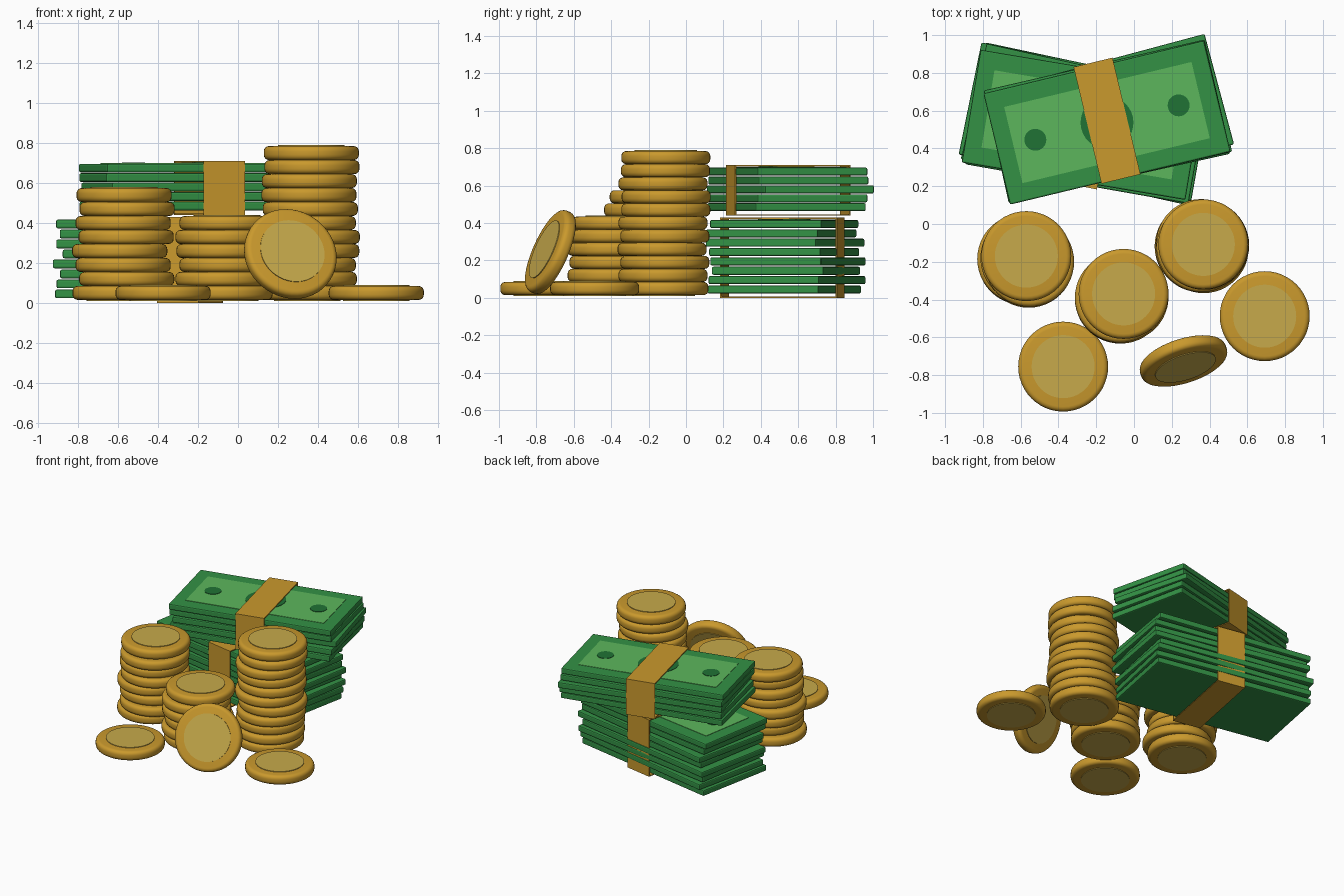
import bpy, bmesh, math
from mathutils import Matrix, Vector

if "Cube" in bpy.data.objects:
    bpy.data.objects.remove(bpy.data.objects["Cube"])


def material(name, rgb):
    m = bpy.data.materials.new(name)
    m.diffuse_color = (*rgb, 1)
    m.use_nodes = True
    m.node_tree.nodes["Principled BSDF"].inputs["Base Color"].default_value = m.diffuse_color
    return m


GOLD = material("gold", (0.59, 0.32, 0.026))
PALE_GOLD = material("pale gold", (0.57, 0.40, 0.07))
GREEN = material("note green", (0.033, 0.285, 0.059))
LIGHT = material("light green", (0.107, 0.47, 0.107))
DARK = material("dark green", (0.014, 0.17, 0.035))


def add_object(name, mesh, matrix):
    ob = bpy.data.objects.new(name, mesh)
    ob.matrix_world = matrix
    bpy.context.collection.objects.link(ob)
    return ob


def finish(bm, name, mats):
    mesh = bpy.data.meshes.new(name)
    bm.normal_update()
    bm.to_mesh(mesh)
    bm.free()
    for m in mats:
        mesh.materials.append(m)
    return mesh


def cylinder(bm, radius, depth, segments, location=(0, 0, 0)):
    return bmesh.ops.create_cone(
        bm, cap_ends=True, segments=segments, radius1=radius, radius2=radius,
        depth=depth, matrix=Matrix.Translation(location))["verts"]


def box_bm(size):
    bm = bmesh.new()
    bmesh.ops.create_cube(bm, size=1, matrix=Matrix.Diagonal((*size, 1)))
    return bm


# Coin: rounded rim with a slightly raised paler disc on both faces
COIN_R, COIN_T = 0.238, 0.07


def coin_mesh():
    bm = bmesh.new()
    cylinder(bm, COIN_R, COIN_T, 48)
    rim = [e for e in bm.edges if abs(e.verts[0].co.z - e.verts[1].co.z) < 1e-5]
    bmesh.ops.bevel(bm, geom=rim, offset=0.026, segments=4, profile=0.5, affect='EDGES')
    rim_faces = set(bm.faces)
    cylinder(bm, 0.167, COIN_T + 0.009, 48)
    for f in bm.faces:
        if f not in rim_faces:
            f.material_index = 1
        f.smooth = True
    for e in bm.edges:
        if len(e.link_faces) == 2 and e.calc_face_angle() > math.radians(40):
            e.smooth = False
    return finish(bm, "coin", (GOLD, PALE_GOLD))


COIN = coin_mesh()


def coin_stack(name, x, y, shifts):
    # shifts run from the bottom coin to the top coin
    for i, (dx, dy) in enumerate(shifts):
        pos = (x + dx, y + dy, 0.05 + COIN_T * i)
        add_object(f"{name}_coin", COIN, Matrix.Translation(pos))


coin_stack("left_stack", -0.57, -0.17, [
    (-0.02, -0.02), (0.013, -0.035), (-0.005, -0.01), (-0.022, -0.015),
    (0.01, -0.02), (-0.005, -0.01), (0.015, -0.03), (0, 0)])
coin_stack("middle_stack", -0.055, -0.37, [
    (-0.01, -0.01), (-0.02, -0.025), (0, -0.015),
    (-0.015, -0.025), (-0.02, -0.02), (0, 0)])
coin_stack("right_stack", 0.367, -0.108, [
    (-0.02, -0.01), (-0.01, -0.015), (-0.015, -0.005), (0.002, -0.02),
    (0.005, -0.005), (-0.015, -0.015), (-0.005, 0), (-0.012, 0.002),
    (-0.01, -0.015), (0.003, -0.002), (0, 0)])

# Loose coins lying flat, and one leaning back
for x, y in ((-0.375, -0.755), (0.692, -0.488)):
    add_object("loose_coin", COIN, Matrix.Translation((x, y, 0.05)))
lean = Vector((0.28, -0.87, 0.39)).to_track_quat('Z', 'Y').to_matrix().to_4x4()
add_object("leaning_coin", COIN, Matrix.Translation((0.262, -0.725, 0.245)) @ lean)


# Banknote slab with slightly softened edges
NOTE_L, NOTE_W, NOTE_T = 1.2, 0.605, 0.043


def note_mesh():
    bm = box_bm((NOTE_L, NOTE_W, NOTE_T))
    bmesh.ops.bevel(bm, geom=bm.edges[:], offset=0.008, segments=2, profile=0.5, affect='EDGES')
    return finish(bm, "banknote", (GREEN,))


# Printed panel and round marks as thin plates
def panel_mesh():
    return finish(box_bm((1.02, 0.415, 0.006)), "note_panel", (LIGHT,))


def marks_mesh():
    bm = bmesh.new()
    for x, r in ((0, 0.14), (-0.39, 0.058), (0.39, 0.058)):
        cylinder(bm, r, 0.006, 32, (x, 0, 0))
    return finish(bm, "note_marks", (DARK,))


NOTE, PANEL, MARKS = note_mesh(), panel_mesh(), marks_mesh()


def place(x, y, z, degrees):
    return Matrix.Translation((x, y, z)) @ Matrix.Rotation(math.radians(degrees), 4, 'Z')


def bundle(name, x, y, z0, pitch, angle, band_z, shifts):
    # shifts hold x, y and turn for each note from the bottom up
    for i, (dx, dy, turn) in enumerate(shifts):
        z = z0 + pitch * i
        m = place(x + dx, y + dy, z, angle + turn)
        add_object(f"{name}_note", NOTE, m)
    top = NOTE_T / 2
    add_object(f"{name}_panel", PANEL, m @ Matrix.Translation((0, 0, top)))
    add_object(f"{name}_marks", MARKS, m @ Matrix.Translation((0, 0, top + 0.003)))
    # Paper band wrapped around the bundle
    low, high = band_z
    bm = box_bm((0.212, 0.635, high - low))
    ends = [f for f in bm.faces if abs(f.normal.x) > 0.9]
    bmesh.ops.delete(bm, geom=ends, context='FACES_ONLY')
    mesh = finish(bm, f"{name}_band", (GOLD,))
    band = add_object(f"{name}_band", mesh, place(x, y, (low + high) / 2, angle))
    solid = band.modifiers.new("thickness", 'SOLIDIFY')
    solid.thickness, solid.offset = 0.01, -1


bundle("lower_bundle", -0.24, 0.515, 0.045, 0.05, -11, (0, 0.43), [
    (-0.03, 0.01, 0), (-0.02, 0.025, -1), (-0.01, 0.02, 1.5), (-0.04, 0.03, -0.5),
    (0.005, 0.01, 1), (-0.02, 0.015, -1.5), (-0.01, -0.005, 1), (-0.03, 0.01, 1.5)])
bundle("upper_bundle", -0.143, 0.547, 0.485, 0.0475, 13.5, (0.44, 0.71), [
    (0.0, -0.01, -1), (0.01, -0.005, -0.5), (0.015, 0.012, 1.5),
    (0.0, 0.0, -0.5), (0.0, -0.01, 0)])
